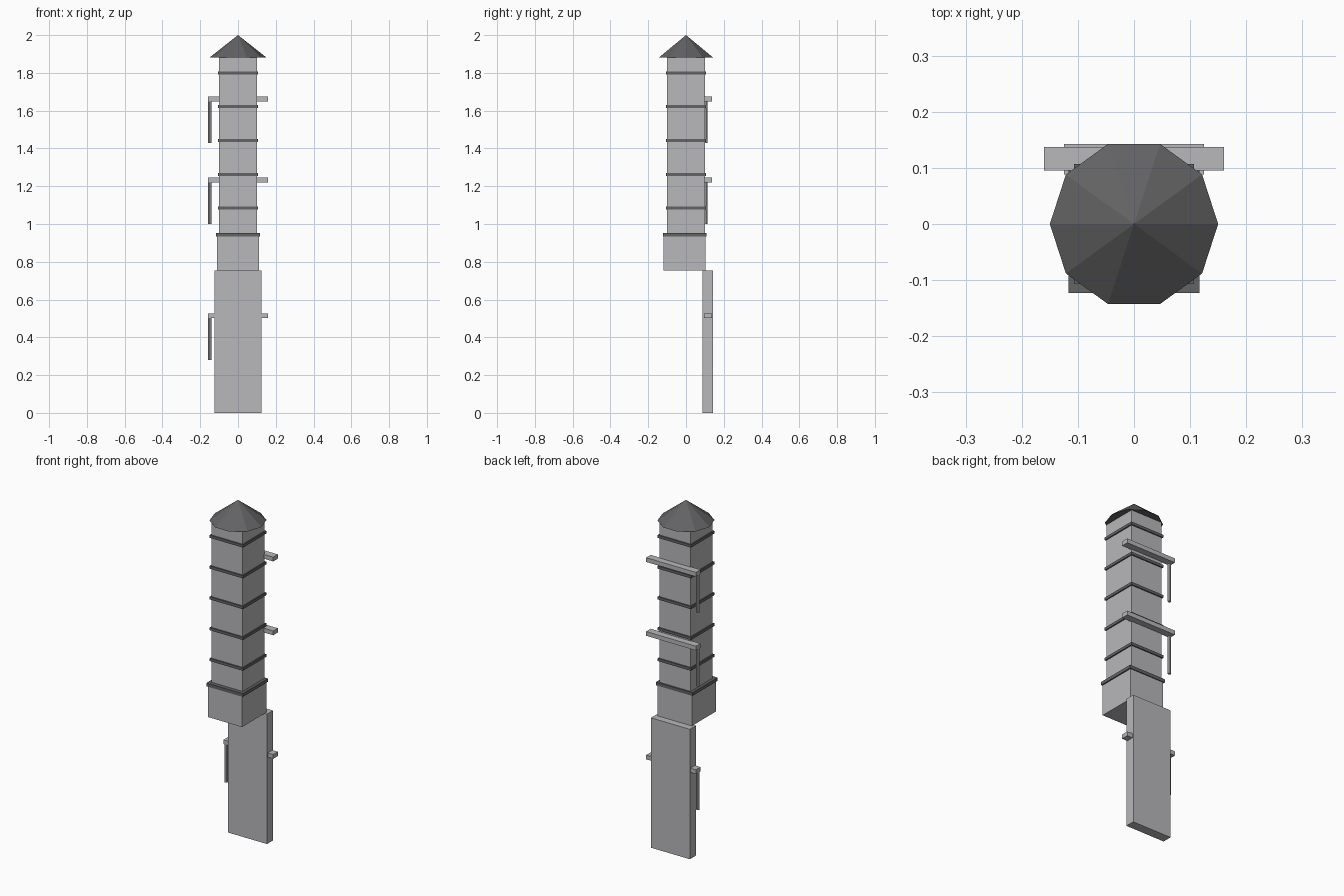
import bpy
import bmesh
from mathutils import Matrix

cube = bpy.data.objects.get("Cube")
if cube:
    bpy.data.objects.remove(cube, do_unlink=True)


def make_material(name, color):
    mat = bpy.data.materials.new(name)
    mat.use_nodes = True
    mat.diffuse_color = color
    mat.node_tree.nodes["Principled BSDF"].inputs["Base Color"].default_value = color
    return mat


stone = make_material("pale grey stone", (0.48, 0.48, 0.50, 1))
slate = make_material("dark grey slate", (0.125, 0.125, 0.13, 1))


def finish(name, bm, mat):
    mesh = bpy.data.meshes.new(name)
    bm.to_mesh(mesh)
    bm.free()
    mesh.materials.append(mat)
    obj = bpy.data.objects.new(name, mesh)
    bpy.context.collection.objects.link(obj)
    return obj


def box(name, half_x, y, z, mat):
    """Box symmetric in x, spanning the y and z ranges."""
    bm = bmesh.new()
    size = (2 * half_x, y[1] - y[0], z[1] - z[0])
    centre = (0, sum(y) / 2, sum(z) / 2)
    bmesh.ops.create_cube(bm, size=1, matrix=Matrix.LocRotScale(centre, None, size))
    return finish(name, bm, mat)


def cone(name, sides, r_bottom, r_top, x, y, z, mat):
    """Upright cone or cylinder spanning the z range."""
    bm = bmesh.new()
    bmesh.ops.create_cone(bm, cap_ends=True, segments=sides, radius1=r_bottom,
                          radius2=r_top, depth=z[1] - z[0],
                          matrix=Matrix.Translation((x, y, sum(z) / 2)))
    bmesh.ops.remove_doubles(bm, verts=bm.verts, dist=1e-5)
    # Start the ring of corners on the x axis
    first = min(bm.verts, key=lambda v: abs(v.co.y - y) + (v.co.x < x + r_bottom / 2))
    if abs(first.co.y - y) > 1e-4:
        bmesh.ops.rotate(bm, verts=bm.verts, cent=(x, y, 0),
                         matrix=Matrix.Rotation(3.14159265 / sides, 3, 'Z'))
    return finish(name, bm, mat)


# Rear slab and tower body
box("rear_slab", 0.125, (0.088, 0.143), (0, 0.755), stone)
box("tower_base", 0.11, (-0.12, 0.103), (0.755, 0.94), stone)
box("tower_shaft", 0.1, (-0.1, 0.1), (0.94, 1.884), stone)

# Dark string courses
box("base_band", 0.117, (-0.123, 0.108), (0.933, 0.952), slate)
for i in range(5):
    mid = 1.084 + 0.179 * i
    box(f"shaft_band_{i + 1}", 0.107, (-0.107, 0.107), (mid - 0.008, mid + 0.008), slate)

# Ten-sided pointed roof
cone("roof", 10, 0.15, 0, 0, 0, (1.882, 2), slate)

# Cross beams, each with a hanging rod at the right end
for i, top in enumerate((0.527, 1.245, 1.674), 1):
    box(f"cross_beam_{i}", 0.16, (0.095, 0.137), (top - 0.025, top), stone)
    cone(f"hanging_rod_{i}", 8, 0.009, 0.009, -0.15, 0.105, (top - 0.246, top - 0.025), stone)
